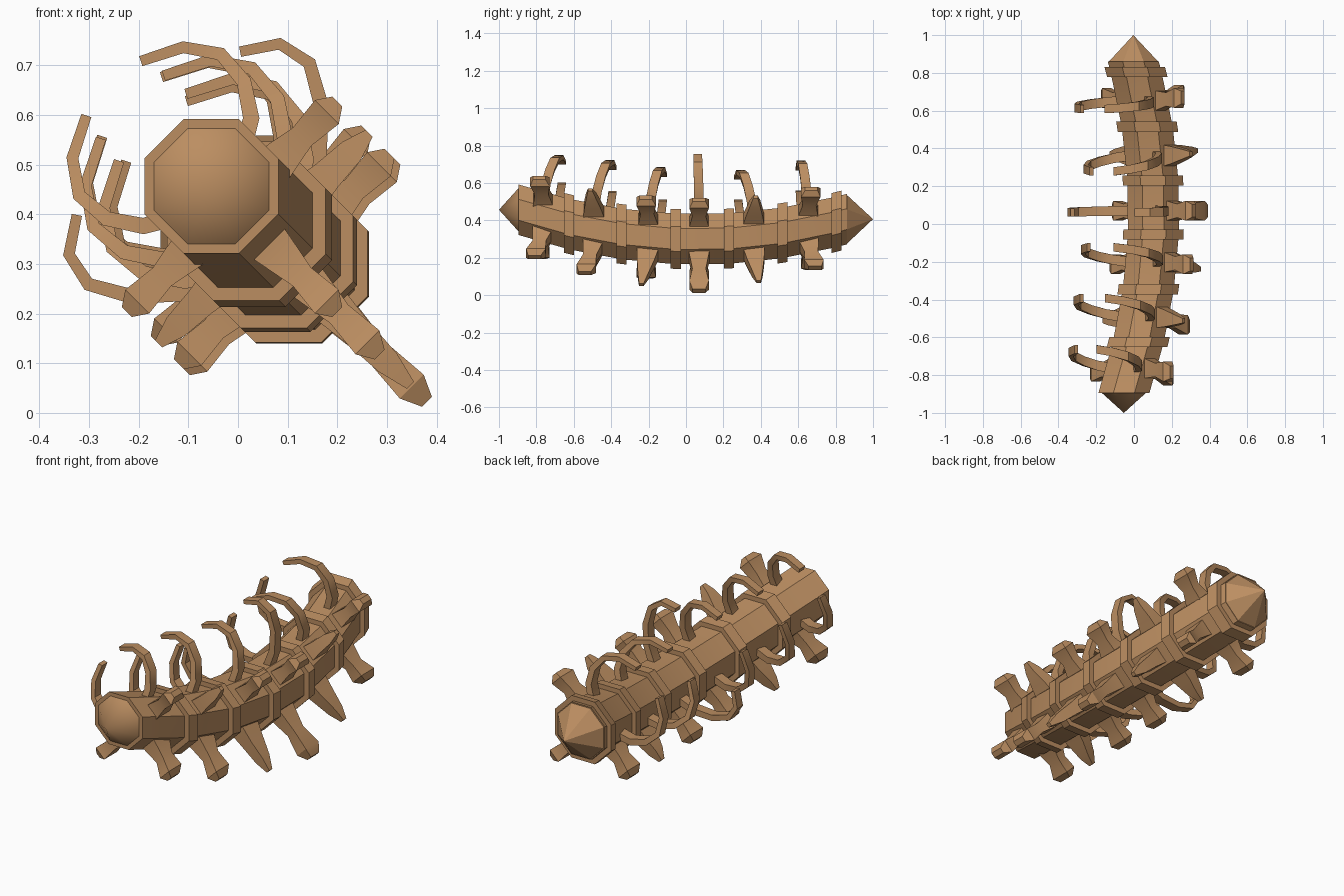
import bpy, bmesh, math
from mathutils import Vector

if "Cube" in bpy.data.objects:
    bpy.data.objects.remove(bpy.data.objects["Cube"])

S = math.sqrt(0.5)
mat = bpy.data.materials.new("warm_brown")
mat.diffuse_color = (0.50, 0.27, 0.12, 1)
mat.use_nodes = True
mat.node_tree.nodes["Principled BSDF"].inputs["Base Color"].default_value = mat.diffuse_color


def centre(y):
    """Body axis: a shallow bend lying in a diagonal plane."""
    k = 0.172 * (y - 0.065) ** 2
    return Vector((0.105 - k, y, 0.298 + k))


def place(y0, u, v, y):
    """u runs along the diagonal symmetry plane, v runs across it."""
    return centre(y0) + Vector(((v - u) * S, y, (u + v) * S))


def loft(name, rings):
    """Skin a list of cross sections; a one-point section closes to a tip."""
    bm = bmesh.new()
    vs = [[bm.verts.new(p) for p in r] for r in rings]
    for a, b in zip(vs, vs[1:]):
        n = max(len(a), len(b))
        for i in range(n):
            j = (i + 1) % n
            if len(b) == 1:
                bm.faces.new((a[i], a[j], b[0]))
            elif len(a) == 1:
                bm.faces.new((a[0], b[j], b[i]))
            else:
                bm.faces.new((a[i], a[j], b[j], b[i]))
    for r in (vs[0], vs[-1]):
        if len(r) > 2:
            bm.faces.new(r)
    bmesh.ops.recalc_face_normals(bm, faces=bm.faces)
    me = bpy.data.meshes.new(name)
    bm.to_mesh(me)
    bm.free()
    me.materials.append(mat)
    ob = bpy.data.objects.new(name, me)
    bpy.context.collection.objects.link(ob)
    bpy.context.view_layer.objects.active = ob
    bpy.ops.object.select_all(action='DESELECT')
    ob.select_set(True)
    bpy.ops.object.shade_smooth_by_angle()
    return ob


def octagon(y, half):
    r = half / math.cos(math.pi / 8)
    c = centre(y)
    return [c + Vector((r * math.cos(a), 0, r * math.sin(a)))
            for a in (math.pi / 8 + i * math.pi / 4 for i in range(8))]


# body trunk and end cones
bands = [-0.625, -0.345, -0.055, 0.23, 0.515, 0.805]
loft("trunk", [octagon(y, 0.135) for y in [-0.895] + bands + [0.86]])
loft("front_cone", [octagon(-0.895, 0.116), [centre(-0.895) + Vector((0, -0.105, 0))]])
loft("rear_cone", [octagon(0.855, 0.135), [centre(0.86) + Vector((0, 0.14, 0))]])

# raised bands between segments
for i, y in enumerate(bands):
    loft(f"band_{i}", [octagon(y - 0.027, 0.16), octagon(y + 0.027, 0.16)])


# curled feelers: flat strips
CURL = [(0.07, 0.10), (0.11, 0.17), (0.18, 0.215), (0.26, 0.22), (0.33, 0.17), (0.375, 0.08)]


def feeler(name, y0, side, scale, splay, lean):
    pts = [Vector((u * scale, (v + splay * (u - 0.07)) * scale)) for u, v in CURL]
    rings = []
    for i, p in enumerate(pts):
        t = (pts[min(i + 1, 5)] - pts[max(i - 1, 0)]).normalized()
        n = Vector((-t.y, t.x)) * (0.018 - 0.0015 * i)
        w = 0.027 - 0.001 * i
        y = lean * (p.x - 0.07)
        rings.append([place(y0, p.x + a * n.x, side * (p.y + a * n.y), y + b * w)
                      for a, b in ((-1, -1), (1, -1), (1, 1), (-1, 1))])
    loft(name, rings)


# stubby legs: (fraction along, half width, half thickness)
FOOT = [(0, 0.060, 0.045), (0.5, 0.036, 0.026), (0.85, 0.052, 0.034), (1, 0.034, 0.014)]
CLAW = [(0, 0.062, 0.045), (0.4, 0.046, 0.032), (0.75, 0.028, 0.026), (1, 0.012, 0.010)]


def leg(name, y0, shape, du, dv, length, lean):
    rings = []
    for t, w, h in shape:
        r = 0.10 + (length - 0.10) * t
        y = lean * (r - 0.10)
        rings.append([place(y0, du * r + a * h * dv, dv * r - a * h * du, y + b * w)
                      for a, b in ((-1, -1), (1, -1), (1, 1), (-1, 1))])
    loft(name, rings)


# stations: y, feeler scale, splay, lean, lower leg shape, length, lean
stations = [
    (-0.76, 0.90, 0.02, 0.36, FOOT, 0.30, -0.25),
    (-0.49, 1.00, 0.03, 0.32, FOOT, 0.33, -0.22),
    (-0.20, 1.00, 0.05, 0.25, CLAW, 0.36, -0.15),
    (0.07, 1.00, 0.50, -0.03, FOOT, 0.39, 0.0),
    (0.36, 0.96, 0.03, -0.28, CLAW, 0.34, 0.12),
    (0.65, 0.98, 0.02, -0.14, FOOT, 0.30, 0.20),
]
for i, (y, sc, splay, lean, shape, length, ll) in enumerate(stations):
    loft_side = CLAW if i in (1, 4) else FOOT
    leg(f"lower_leg_{i}", y, shape, -1, 0, length, ll)
    for side, tag in ((1, "upper"), (-1, "lower")):
        feeler(f"{tag}_feeler_{i}", y, side, sc, splay, lean)
        leg(f"{tag}_side_leg_{i}", y, loft_side, 0, side, 0.30, ll * 0.5)
